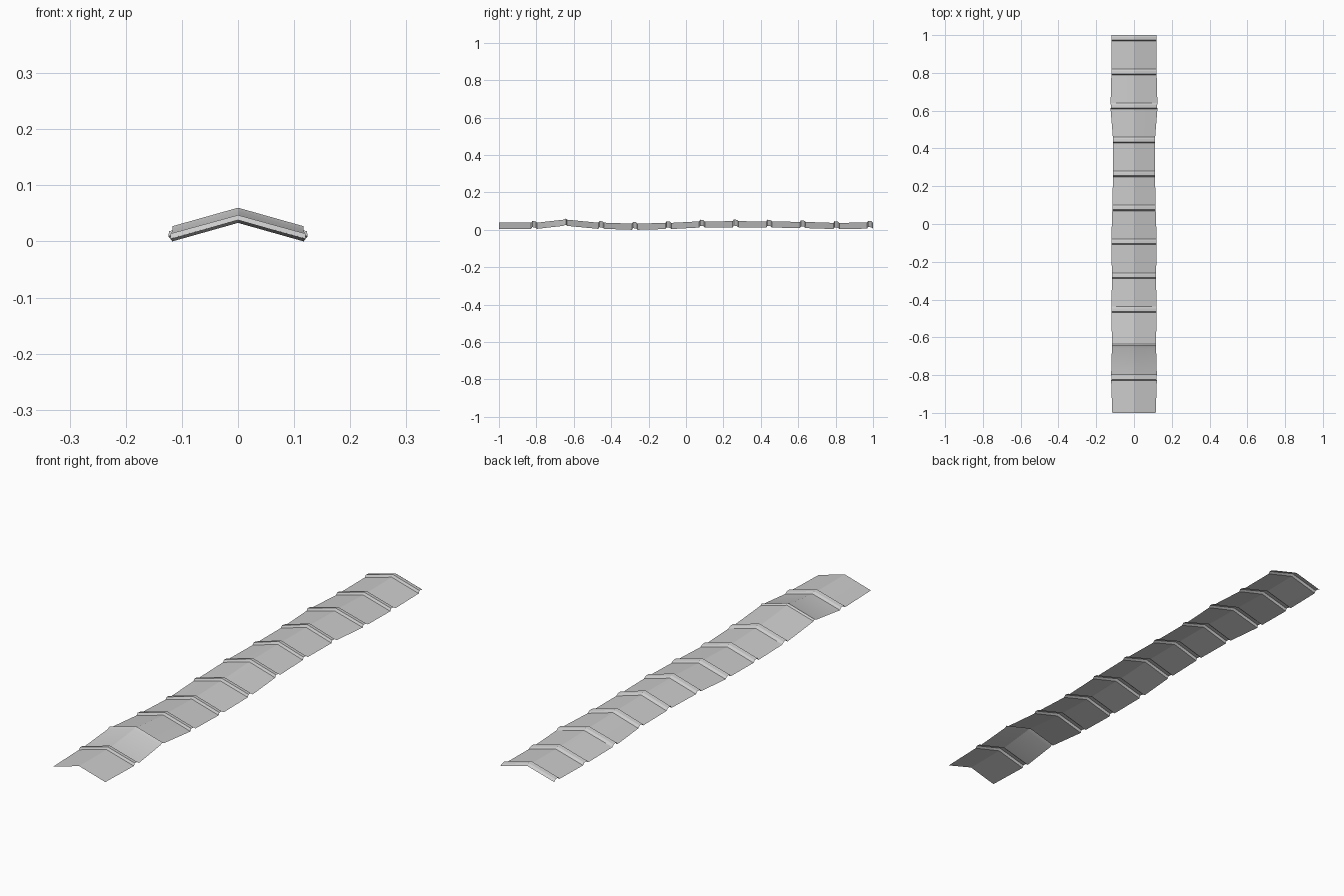
import bpy, bmesh

if "Cube" in bpy.data.objects:
    bpy.data.objects.remove(bpy.data.objects["Cube"])

# Joint heights (eave), half widths, one per joint from front end to back end
eave = [0.005, 0.005, 0.022, 0.005, 0.000, 0.004, 0.012, 0.013, 0.012, 0.009, 0.004, 0.006]
half = [0.115, 0.121, 0.117, 0.119, 0.117, 0.120, 0.115, 0.111, 0.112, 0.124, 0.120, 0.119]
RISE = 0.033          # ridge height above the eaves
LIP = 0.009           # height of the raised overlap band
BROKEN = 2            # lifted tile with no band

# Lengthwise profile: flat tile, step up, band, step down
stations = [(-1.0, eave[0], half[0])]
for i in range(1, 12):
    y = -0.828 + (i - 1) * 0.1796
    z, w = eave[i], half[i]
    if i == BROKEN:
        stations += [(y - 0.008, z - 0.001, w), (y + 0.006, z + 0.005, w), (y + 0.012, z - 0.001, w)]
        continue
    end = 1.0 if i == 11 else y + 0.031
    stations += [(y, z, w), (y + 0.006, z + LIP, w - 0.001),
                 (y + 0.022, z + LIP * 0.8, w - 0.001), (end, z, w)]

# Ridge cap strip: folded sheet swept along the profile
bm = bmesh.new()
rows = []
for y, z, w in stations:
    rows.append([bm.verts.new(p) for p in
                 ((-w, y, z), (-w / 2, y, z + RISE / 2), (0, y, z + RISE),
                  (w / 2, y, z + RISE / 2), (w, y, z))])
for a, b in zip(rows, rows[1:]):
    for j in range(4):
        bm.faces.new((a[j], a[j + 1], b[j + 1], b[j]))
bmesh.ops.recalc_face_normals(bm, faces=bm.faces)
if sum(f.normal.z for f in bm.faces) < 0:
    bmesh.ops.reverse_faces(bm, faces=bm.faces)
mesh = bpy.data.meshes.new("ridge_caps")
bm.to_mesh(mesh)
bm.free()
obj = bpy.data.objects.new("ridge_caps", mesh)
bpy.context.collection.objects.link(obj)
bpy.context.view_layer.objects.active = obj
obj.select_set(True)
bpy.ops.object.shade_smooth_by_angle(angle=0.4)
